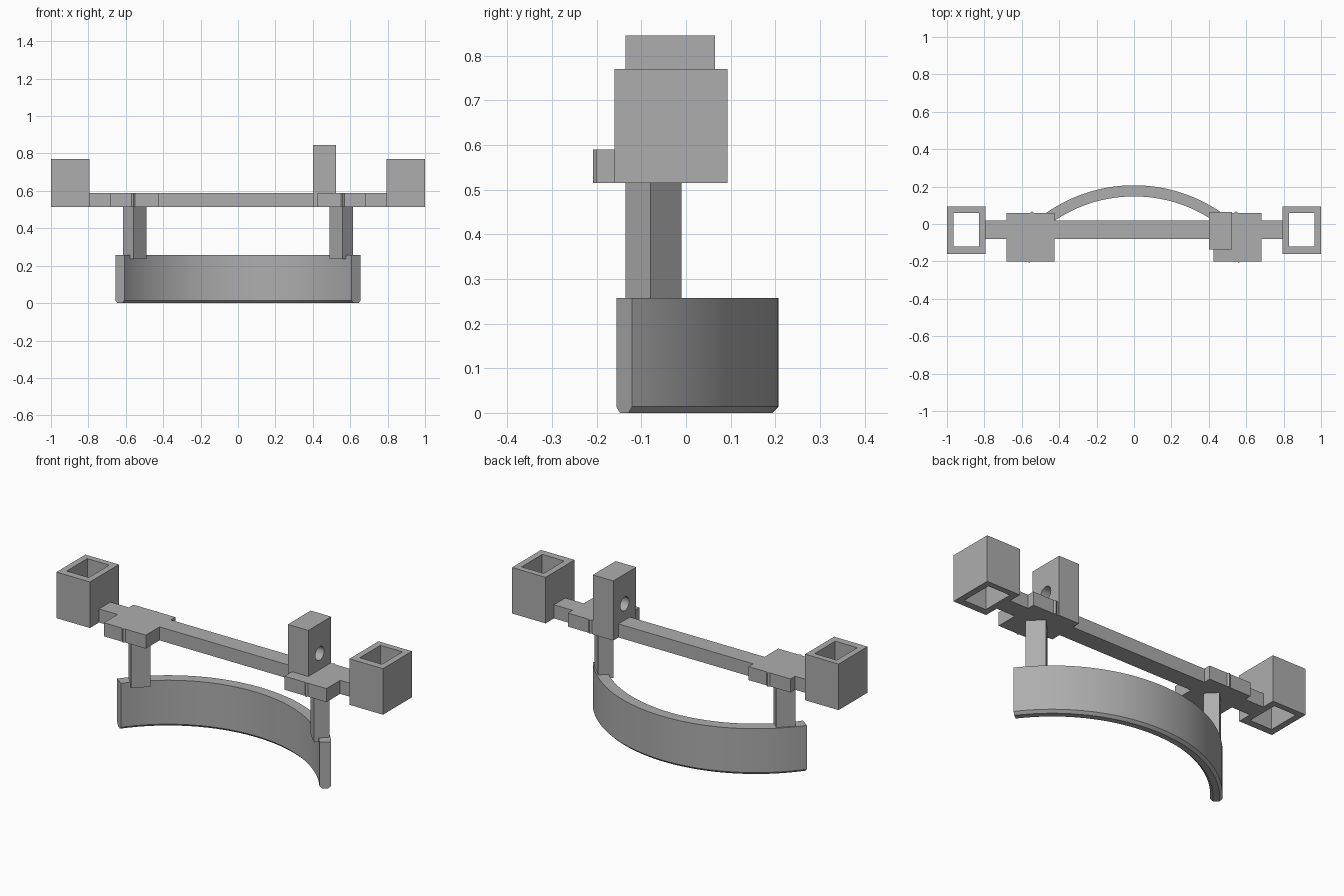
import bpy
import bmesh
import math

cube = bpy.data.objects.get("Cube")
if cube:
    bpy.data.objects.remove(cube, do_unlink=True)

# One plain grey for the whole part
GREY = (0.42, 0.42, 0.42, 1.0)
grey = bpy.data.materials.new("plain_grey")
grey.diffuse_color = GREY
grey.use_nodes = True
grey.node_tree.nodes["Principled BSDF"].inputs["Base Color"].default_value = GREY


def finish(name, bm):
    bmesh.ops.recalc_face_normals(bm, faces=bm.faces)
    mesh = bpy.data.meshes.new(name)
    bm.to_mesh(mesh)
    bm.free()
    mesh.materials.append(grey)
    obj = bpy.data.objects.new(name, mesh)
    bpy.context.collection.objects.link(obj)
    return obj


def prism(name, outline, z0, z1):
    """Extrude a plan outline from z0 up to z1."""
    bm = bmesh.new()
    face = bm.faces.new([bm.verts.new((x, y, z0)) for x, y in outline])
    top = bmesh.ops.extrude_face_region(bm, geom=[face])["geom"]
    verts = [v for v in top if isinstance(v, bmesh.types.BMVert)]
    bmesh.ops.translate(bm, verts=verts, vec=(0, 0, z1 - z0))
    return finish(name, bm)


def box(name, x0, x1, y0, y1, z0, z1):
    return prism(name, [(x0, y0), (x1, y0), (x1, y1), (x0, y1)], z0, z1)


def cut(obj, cutter):
    mod = obj.modifiers.new("cut", "BOOLEAN")
    mod.object = cutter
    mod.solver = "EXACT"
    bpy.context.view_layer.objects.active = obj
    bpy.ops.object.modifier_apply(modifier=mod.name)
    bpy.data.objects.remove(cutter, do_unlink=True)


LOW, DECK = 0.515, 0.59

# Cross beam
box("cross_beam", -0.81, 0.81, -0.08, 0.02, LOW, DECK)

for s, side in ((1, "left"), (-1, "right")):
    def mirrored(points):
        return [(s * x, y) for x, y in points]

    # Open square sleeve at the beam end
    sleeve = box(side + "_sleeve", s * 0.795, s, -0.16, 0.093, LOW, 0.77)
    cut(sleeve, box("cutter", s * 0.83, s * 0.965, -0.12, 0.06, 0.4, 0.9))

    # Mounting plate with a slight ridge front and back
    prism(side + "_plate", mirrored([
        (0.425, -0.2), (0.55, -0.2), (0.56, -0.208), (0.57, -0.2), (0.682, -0.2),
        (0.682, 0.06), (0.555, 0.06), (0.545, 0.067), (0.535, 0.06), (0.425, 0.06)]),
        LOW, DECK)

    # Angled post down to the curved band
    prism(side + "_post", mirrored([
        (0.56, -0.135), (0.615, -0.08), (0.545, -0.01), (0.49, -0.065)]), 0.235, LOW + 0.02)

# Upright lug with a cross hole
lug = box("upright_lug", 0.4, 0.525, -0.135, 0.065, LOW, 0.845)
bm = bmesh.new()
bmesh.ops.create_cone(bm, cap_ends=True, segments=32, radius1=0.038, radius2=0.038, depth=0.4)
drill = finish("cutter", bm)
drill.rotation_euler = (0, math.pi / 2, 0)
drill.location = (0.46, -0.035, 0.68)
bpy.context.view_layer.update()
cut(lug, drill)

# Curved band: chamfered section swept along an arc
CENTRE_Y, INNER, OUTER, STEPS = -0.6125, 0.76, 0.8195, 64
C = 0.014
section = [(INNER, 0.257), (INNER, C), (INNER + C, 0), (OUTER - C, 0), (OUTER, C), (OUTER, 0.257)]
bm = bmesh.new()
rings = []
for i in range(STEPS + 1):
    a = math.radians(36.9 + (180 - 2 * 36.9) * i / STEPS)
    rings.append([bm.verts.new((r * math.cos(a), CENTRE_Y + r * math.sin(a), z)) for r, z in section])
for a, b in zip(rings, rings[1:]):
    for j in range(len(section)):
        k = (j + 1) % len(section)
        bm.faces.new((a[j], a[k], b[k], b[j]))
bm.faces.new(rings[0])
bm.faces.new(rings[-1])
band = finish("curved_band", bm)

# Smooth the round surfaces only
for obj in (band, lug):
    bpy.ops.object.select_all(action="DESELECT")
    obj.select_set(True)
    bpy.context.view_layer.objects.active = obj
    bpy.ops.object.shade_smooth_by_angle(angle=math.radians(30))
